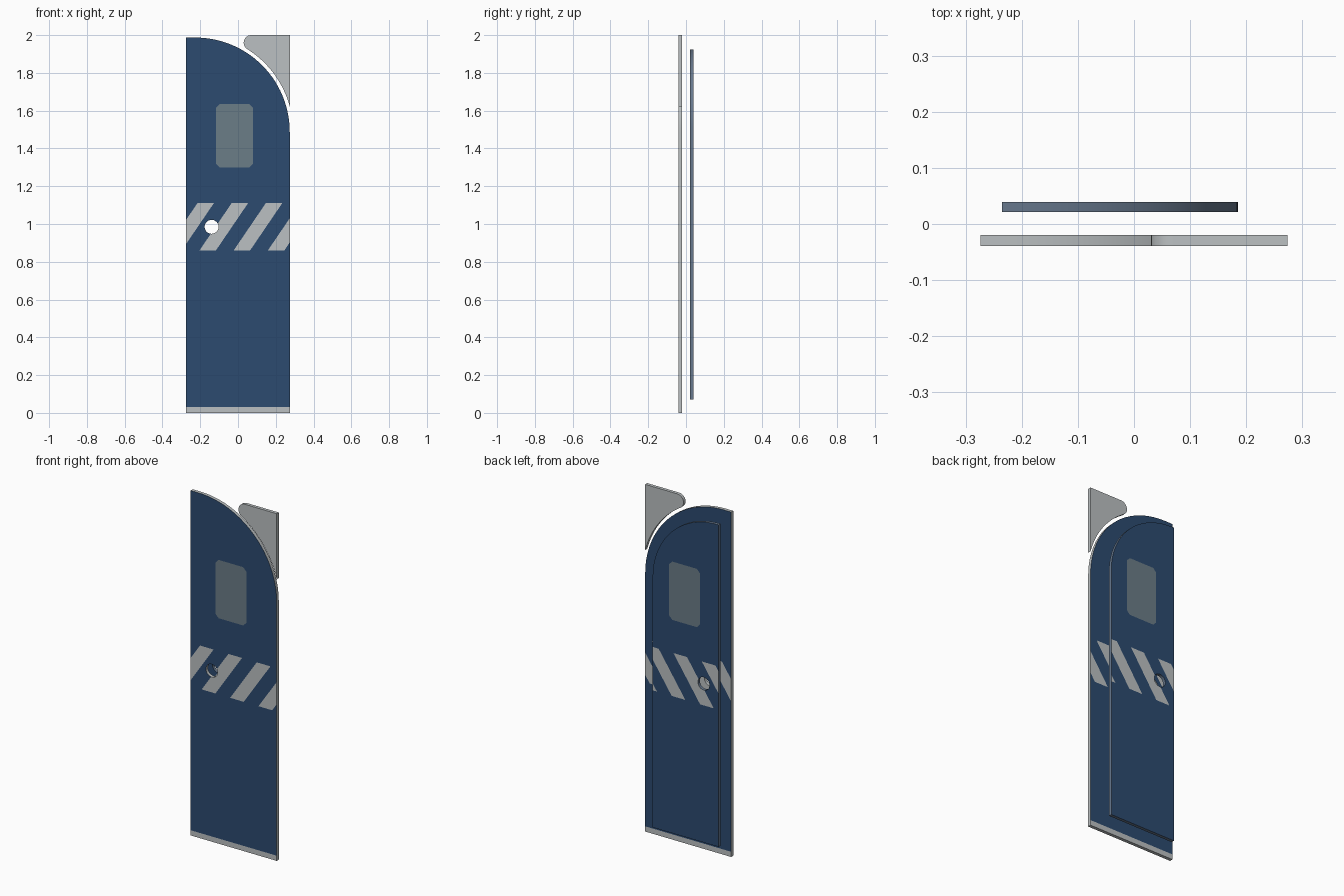
import bpy, bmesh, math
from mathutils import Vector

if "Cube" in bpy.data.objects:
    bpy.data.objects.remove(bpy.data.objects["Cube"])


def material(name, rgb):
    m = bpy.data.materials.new(name)
    m.diffuse_color = (*rgb, 1)
    m.use_nodes = True
    m.node_tree.nodes["Principled BSDF"].inputs["Base Color"].default_value = m.diffuse_color
    return m


GREY = material("light grey", (0.50, 0.53, 0.54))
BLUE = material("navy blue", (0.025, 0.069, 0.16))
GLASS = material("slate window", (0.147, 0.205, 0.245))
SLATE = material("slate blue edge", (0.136, 0.188, 0.266))

# painted layout, shared by both panels
Z_LO, Z_HI = 0.86, 1.11                       # hazard stripe band
STRIPES = [-0.385 + 0.181 * i for i in range(4)]
STRIPE_W, SLOPE = 0.087, 0.17 / 0.25
WIN_X, WIN_Z, WIN_W, WIN_H, WIN_C = -0.018, 1.467, 0.098, 0.168, 0.02


def arc(cx, cz, r, a0, a1, n):
    return [(cx + r * math.cos(math.radians(a0 + (a1 - a0) * i / n)),
             cz + r * math.sin(math.radians(a0 + (a1 - a0) * i / n))) for i in range(n + 1)]


def plate(loops, y0, y1):
    """Solid plate from an outline and optional holes in the xz plane."""
    bm = bmesh.new()
    edges = []
    for loop in loops:
        vs = [bm.verts.new((x, y0, z)) for x, z in loop]
        edges += [bm.edges.new((v, vs[i - 1])) for i, v in enumerate(vs)]
    bmesh.ops.triangle_fill(bm, edges=edges, use_beauty=True, use_dissolve=False)
    ext = bmesh.ops.extrude_face_region(bm, geom=bm.faces[:])
    moved = [g for g in ext["geom"] if isinstance(g, bmesh.types.BMVert)]
    bmesh.ops.translate(bm, verts=moved, vec=(0, y1 - y0, 0))
    bmesh.ops.recalc_face_normals(bm, faces=bm.faces[:])
    return bm


def cut(bm, x, z, nx, nz, where):
    """Slice the faces chosen by where(x, z) along a line."""
    faces = [f for f in bm.faces if where(f.calc_center_median().x, f.calc_center_median().z)]
    geom = set(faces)
    for f in faces:
        geom.update(f.edges)
        geom.update(f.verts)
    bmesh.ops.bisect_plane(bm, geom=list(geom), dist=1e-6, plane_co=(x, 0, z),
                           plane_no=Vector((nx, 0, nz)).normalized())


def in_window_rect(x, z):
    return abs(x - WIN_X) < WIN_W and abs(z - WIN_Z) < WIN_H


def in_stripe(x, z):
    b = x - (z - Z_LO) * SLOPE
    return Z_LO < z < Z_HI and any(s < b < s + STRIPE_W for s in STRIPES)


def paint(bm, kick_height):
    """Cut and colour the stripes, window and kick strip."""
    for z in (kick_height, Z_LO, Z_HI, WIN_Z - WIN_H, WIN_Z + WIN_H):
        cut(bm, 0, z, 0, 1, lambda x, z: True)
    for s in STRIPES:
        for x in (s, s + STRIPE_W):
            cut(bm, x, Z_LO, 1, -SLOPE, lambda x, z: Z_LO < z < Z_HI)
    for sx in (-1, 1):
        cut(bm, WIN_X + sx * WIN_W, 0, 1, 0, lambda x, z: abs(z - WIN_Z) < WIN_H)
    for sx in (-1, 1):
        for sz in (-1, 1):
            cut(bm, WIN_X + sx * (WIN_W - WIN_C), WIN_Z + sz * WIN_H, sx, sz, in_window_rect)
    for f in bm.faces:
        c = f.calc_center_median()
        round_ok = abs(c.x - WIN_X) + abs(c.z - WIN_Z) < WIN_W + WIN_H - WIN_C
        if abs(f.normal.y) < 0.5:
            f.material_index = 3
        elif c.z < kick_height or in_stripe(c.x, c.z):
            f.material_index = 1
        elif in_window_rect(c.x, c.z) and round_ok:
            f.material_index = 2


def finish(bm, name, mats):
    me = bpy.data.meshes.new(name)
    bm.to_mesh(me)
    bm.free()
    ob = bpy.data.objects.new(name, me)
    bpy.context.collection.objects.link(ob)
    for m in mats:
        me.materials.append(m)
    bpy.ops.object.select_all(action='DESELECT')
    ob.select_set(True)
    bpy.context.view_layer.objects.active = ob
    bpy.ops.object.shade_smooth_by_angle(angle=math.radians(30))


def arched(x0, x1, z0, cx, cz, r):
    return [(x0, z0), (x1, z0)] + arc(cx, cz, r, 0, 90, 28) + [(x0, cz + r)]


hole = arc(-0.14, 0.985, 0.037, 0, 345, 23)

# front door panel
bm = plate([arched(-0.274, 0.274, 0, -0.226, 1.487, 0.5), hole], -0.039, -0.02)
paint(bm, 0.03)
finish(bm, "front_panel", [BLUE, GREY, GLASS, GREY])

# smaller rear panel
bm = plate([arched(-0.235, 0.185, 0.07, -0.225, 1.515, 0.41), hole], 0.021, 0.039)
paint(bm, 0.03)
finish(bm, "rear_panel", [BLUE, GREY, GLASS, SLATE])

# corner filler above the arch
a = math.degrees(math.atan2(0.473, 0.296))
R = math.hypot(0.473, 0.296) - 0.04
end = math.degrees(math.acos(0.5 / R))
outline = [(0.274, 2.0)] + arc(0.07, 1.96, 0.04, 90, 180 + a, 12) + arc(-0.226, 1.487, R, a, end, 20)[1:]
finish(plate([outline], -0.039, -0.02), "corner_filler", [GREY])
